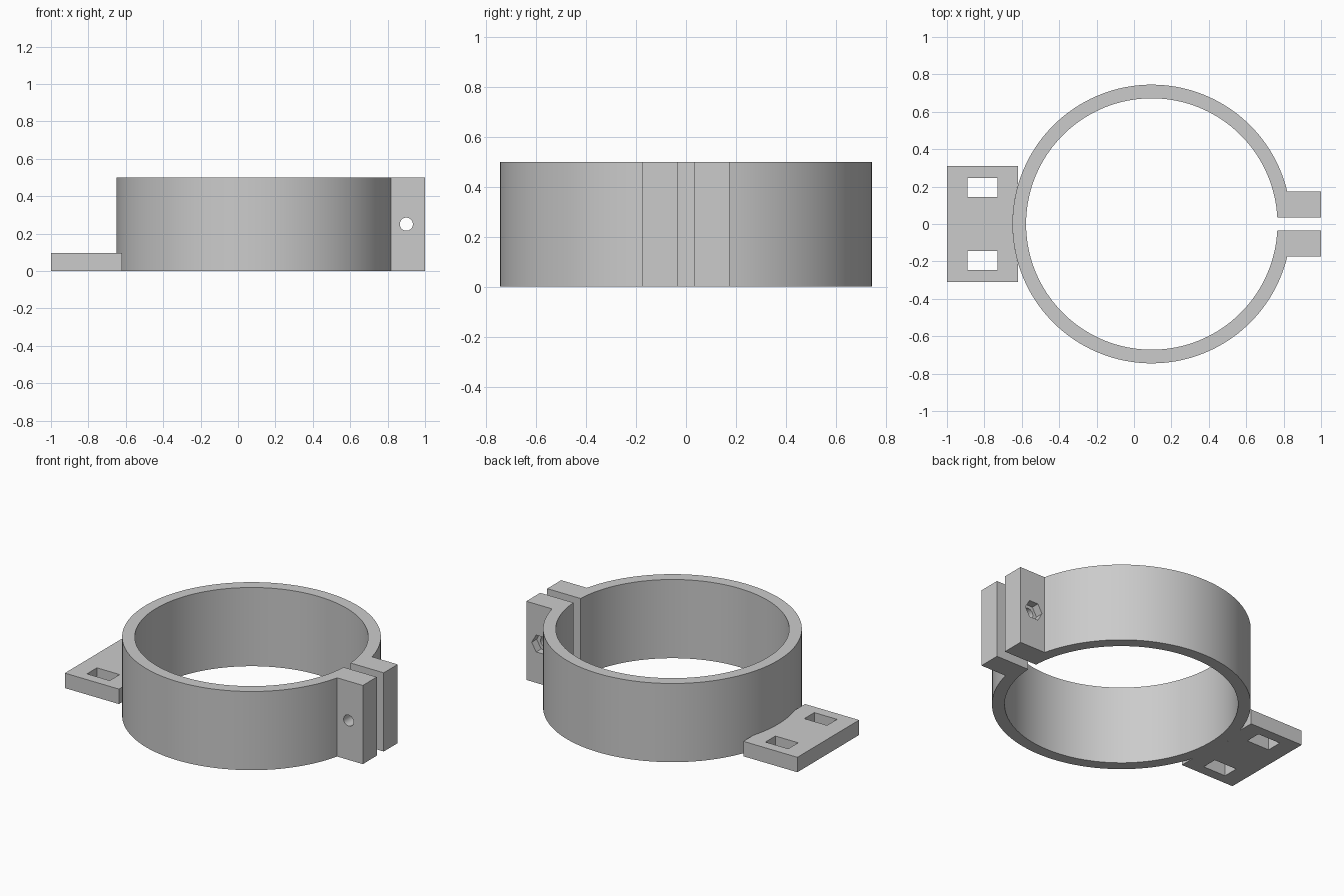
import bpy, bmesh
from math import asin, cos, sin, pi, radians
from mathutils import Matrix

cube = bpy.data.objects.get("Cube")
if cube:
    bpy.data.objects.remove(cube, do_unlink=True)

CENTRE_X, OUTER, INNER, HEIGHT = 0.095, 0.745, 0.672, 0.5
GAP, TAB = 0.035, 0.175          # half widths of the slit and of the clamp ears
PLATE_EDGE, PLATE_HALF, PLATE_H = -0.62, 0.31, 0.095

grey = bpy.data.materials.new("plain grey")
grey.use_nodes = True
colour = (0.6, 0.6, 0.6, 1)
grey.diffuse_color = colour
grey.node_tree.nodes["Principled BSDF"].inputs["Base Color"].default_value = colour


def add_object(name, bm):
    bmesh.ops.recalc_face_normals(bm, faces=bm.faces)
    mesh = bpy.data.meshes.new(name)
    bm.to_mesh(mesh)
    bm.free()
    mesh.materials.append(grey)
    obj = bpy.data.objects.new(name, mesh)
    bpy.context.collection.objects.link(obj)
    return obj


def extrude(name, outline, height, base=0):
    bm = bmesh.new()
    face = bm.faces.new([bm.verts.new((x, y, base)) for x, y in outline])
    result = bmesh.ops.extrude_face_region(bm, geom=[face])
    verts = [v for v in result["geom"] if isinstance(v, bmesh.types.BMVert)]
    bmesh.ops.translate(bm, verts=verts, vec=(0, 0, height))
    return add_object(name, bm)


def arc(radius, start, end, steps):
    angles = [start + (end - start) * i / steps for i in range(steps + 1)]
    return [(CENTRE_X + radius * cos(a), radius * sin(a)) for a in angles]


def cylinder_along_y(name, radius, sides, y0, y1):
    bm = bmesh.new()
    bmesh.ops.create_cone(bm, cap_ends=True, segments=sides, radius1=radius,
                          radius2=radius, depth=y1 - y0)
    bmesh.ops.transform(bm, verts=bm.verts, matrix=Matrix.Translation(
        (0.9, (y0 + y1) / 2, HEIGHT / 2)) @ Matrix.Rotation(pi / 2, 4, "X")
        @ Matrix.Rotation(pi / 2 if sides == 6 else 0, 4, "Z"))
    return add_object(name, bm)


def cut(target, cutter):
    mod = target.modifiers.new(cutter.name, "BOOLEAN")
    mod.operation, mod.solver, mod.object = "DIFFERENCE", "EXACT", cutter
    bpy.context.view_layer.objects.active = target
    bpy.ops.object.modifier_apply(modifier=mod.name)
    bpy.data.objects.remove(cutter, do_unlink=True)


# Split ring with its two clamp ears
a_out, a_in = asin(TAB / OUTER), asin(GAP / INNER)
outline = arc(OUTER, a_out, 2 * pi - a_out, 140)
outline += [(1, -TAB), (1, -GAP)]
outline += arc(INNER, 2 * pi - a_in, a_in, 140)
outline += [(1, GAP), (1, TAB)]
clamp_ring = extrude("clamp_ring", outline, HEIGHT)

# Bolt hole and hexagonal nut pocket
cut(clamp_ring, cylinder_along_y("bolt_hole", 0.035, 32, -0.3, 0.3))
cut(clamp_ring, cylinder_along_y("nut_pocket", 0.062, 6, 0.125, 0.3))

# Mounting plate fitted to the ring, with two rectangular slots
reach = pi - asin((OUTER ** 2 - (CENTRE_X - PLATE_EDGE) ** 2) ** 0.5 / OUTER)
outline = [(PLATE_EDGE, PLATE_HALF), (-1, PLATE_HALF),
           (-1, -PLATE_HALF), (PLATE_EDGE, -PLATE_HALF)]
outline += arc(OUTER, 2 * pi - reach, reach, 24)
mounting_plate = extrude("mounting_plate", outline, PLATE_H)
for y in (-0.195, 0.195):
    slot = [(-0.89, y - 0.05), (-0.73, y - 0.05), (-0.73, y + 0.05), (-0.89, y + 0.05)]
    cut(mounting_plate, extrude("slot", slot, 0.4, -0.2))

# Smooth round walls, crisp edges
for obj in (clamp_ring, mounting_plate):
    bpy.ops.object.select_all(action="DESELECT")
    obj.select_set(True)
    bpy.context.view_layer.objects.active = obj
    bpy.ops.object.shade_smooth_by_angle(angle=radians(25))
